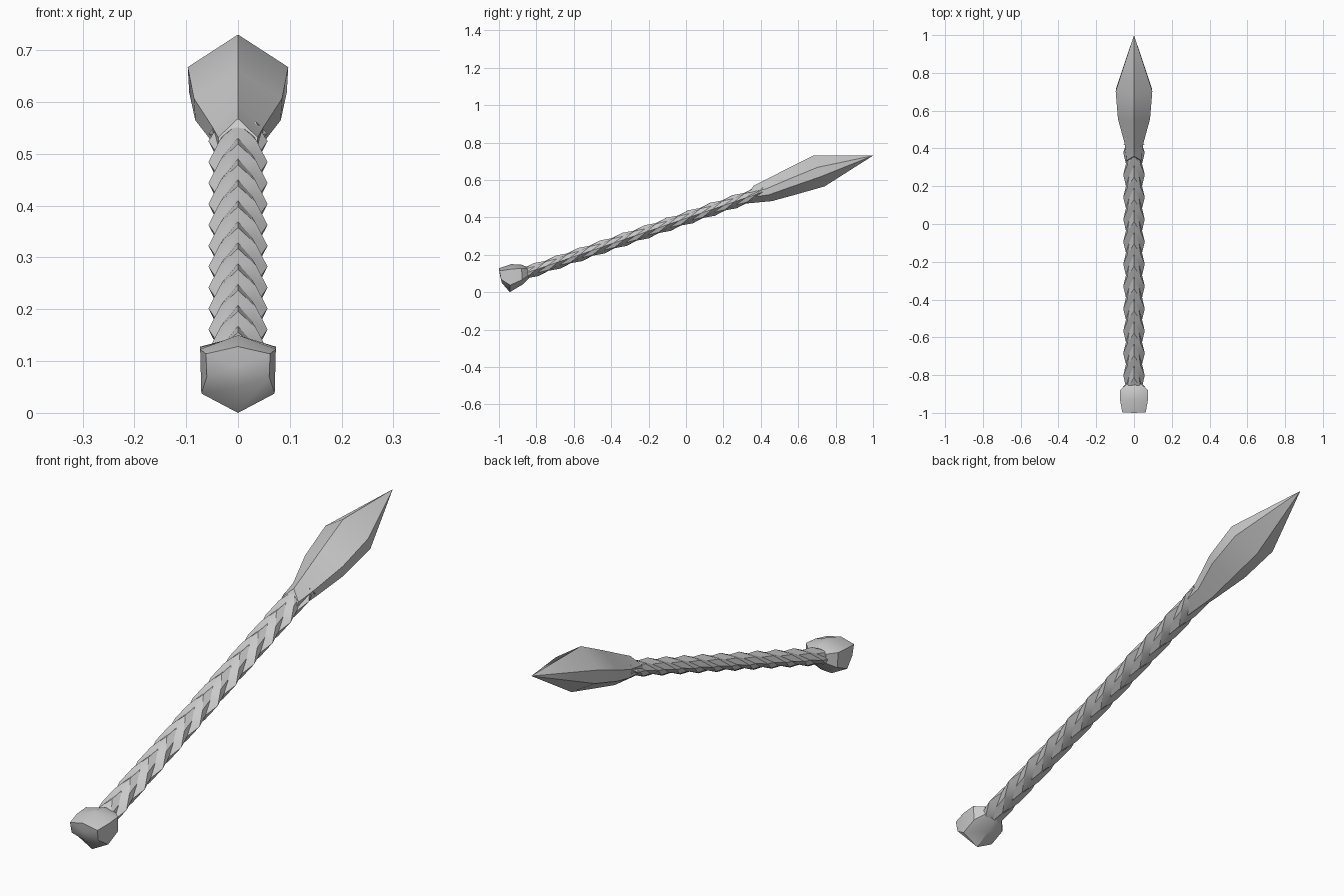
import bpy, bmesh, math

if "Cube" in bpy.data.objects:
    bpy.data.objects.remove(bpy.data.objects["Cube"])

SLOPE = 0.342                      # rise of the shaft axis in the y-z plane
ANG = math.atan(SLOPE)


def finish(name, bm, angle):
    bmesh.ops.remove_doubles(bm, verts=bm.verts, dist=0.0005)
    bmesh.ops.dissolve_degenerate(bm, dist=0.0001, edges=bm.edges)
    bmesh.ops.recalc_face_normals(bm, faces=bm.faces)
    me = bpy.data.meshes.new(name)
    bm.to_mesh(me)
    bm.free()
    ob = bpy.data.objects.new(name, me)
    bpy.context.collection.objects.link(ob)
    bpy.ops.object.select_all(action='DESELECT')
    ob.select_set(True)
    bpy.context.view_layer.objects.active = ob
    bpy.ops.object.shade_smooth_by_angle(angle=math.radians(angle))
    return ob


def loft(name, rings, angle, tip=None, tail=None):
    """Skin a list of rings, closing the ends with points or flat caps."""
    bm = bmesh.new()
    loops = [[bm.verts.new(p) for p in r] for r in rings]
    n = len(loops[0])
    for a, b in zip(loops, loops[1:]):
        for i in range(n):
            j = (i + 1) % n
            bm.faces.new((a[i], a[j], b[j], b[i]))
    for loop, pt in ((loops[0], tail), (loops[-1], tip)):
        if pt is None:
            bm.faces.new(loop)
        else:
            v = bm.verts.new(pt)
            for i in range(n):
                bm.faces.new((loop[i], loop[(i + 1) % n], v))
    return finish(name, bm, angle)


def hex_ring(top, bot, w, hi, lo):
    """Six-sided ring: top point, bottom point, two corners on each side."""
    def at(f):
        return [b + (t - b) * f for t, b in zip(top, bot)]
    return [(0, *top), (w, *at(hi)), (w * 0.97, *at(lo)),
            (0, *bot), (-w * 0.97, *at(lo)), (-w, *at(hi))]


# Pointed head
head = [((0.36, 0.568), (0.30, 0.472), 0.038),
        ((0.41, 0.593), (0.46, 0.487), 0.050),
        ((0.54, 0.660), (0.58, 0.520), 0.085),
        ((0.68, 0.730), (0.74, 0.565), 0.097)]
loft("pointed_head", [hex_ring(t, b, w, 0.62, 0.32) for t, b, w in head],
     40, tip=(0, 1.0, 0.73))

# Rounded pommel
knob = [((-1.0, 0.128), (-0.985, 0.05), 0.062),
        ((-0.935, 0.150), (-0.942, 0.0), 0.073),
        ((-0.88, 0.147), (-0.875, 0.04), 0.073),
        ((-0.85, 0.135), (-0.84, 0.075), 0.040)]
loft("pommel", [hex_ring(t, b, w, 0.82, 0.25) for t, b, w in knob],
     40, tail=(0, -0.995, 0.09))

# Braided shaft: slanted crest and valley rings along the axis
STEP = 0.118
# (x, height across the axis, shift along the axis in steps)
section = [(0, 0.037, 1), (0.035, 0.024, 0.5), (0.057, 0, 0), (0.035, -0.024, -0.5),
           (0, -0.037, -1), (-0.035, -0.024, -0.5), (-0.057, 0, 0), (-0.035, 0.024, 0.5)]


def slanted_ring(y0, f):
    pts = []
    for x, v, shift in section:
        y = min(0.42, max(-0.92, y0 + shift * STEP))
        pts.append((x * f, y - v * f * math.sin(ANG),
                    0.395 + SLOPE * y + v * f * math.cos(ANG)))
    return pts


rings = []
for i in range(-13, 4):
    y = 0.26 + i * STEP
    rings.append(slanted_ring(y, 1.0))
    rings.append(slanted_ring(y + 0.5 * STEP, 0.75))
# Drop rings squeezed flat beyond either end
rings = [r for r in rings if max(p[1] for p in r) > -0.89 and min(p[1] for p in r) < 0.40]
loft("braided_shaft", rings, 25)
